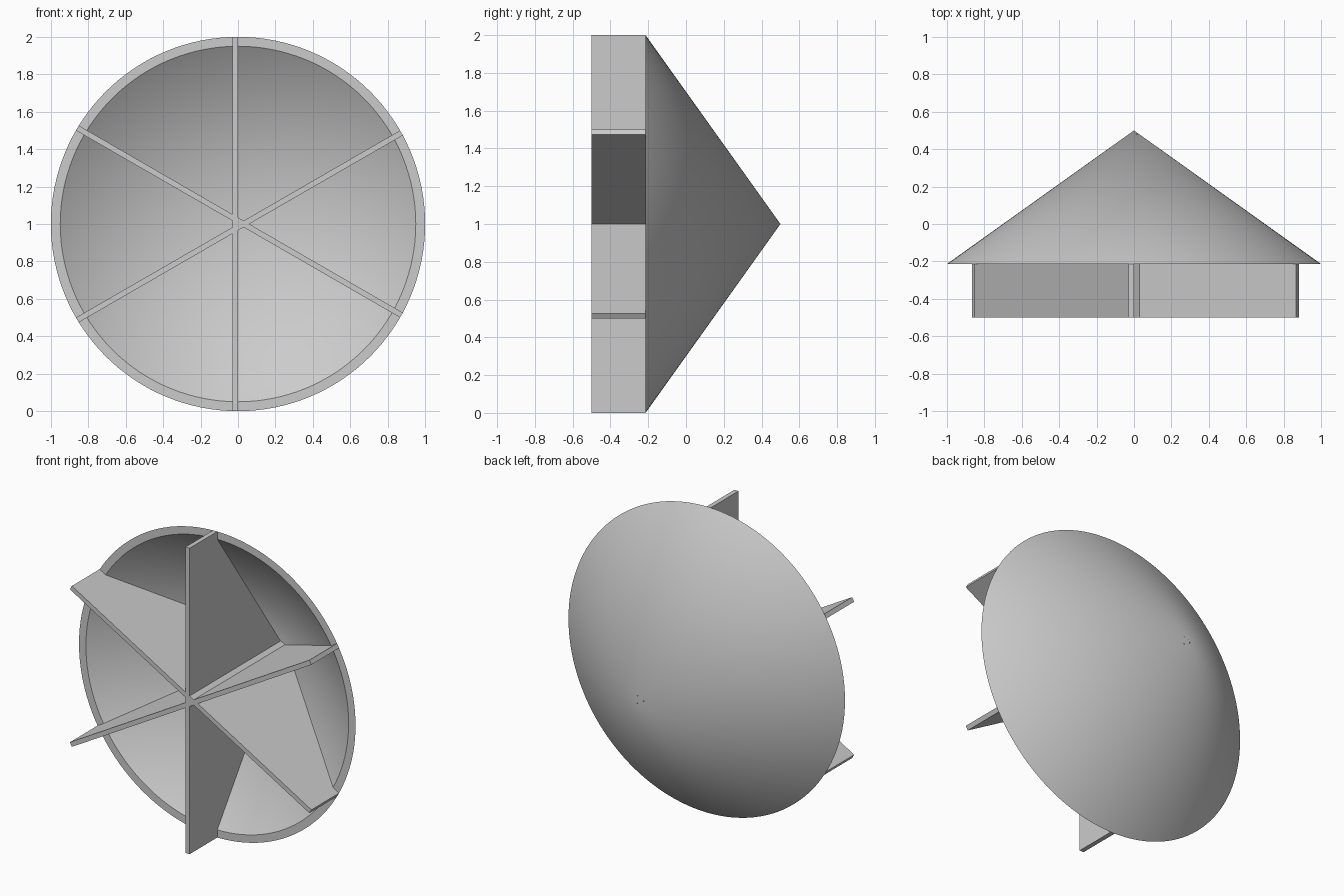
import bpy, bmesh, math
from mathutils import Matrix, Vector

cube = bpy.data.objects.get("Cube")
if cube:
    bpy.data.objects.remove(cube, do_unlink=True)

RIM_Y, APEX_Y, FRONT_Y = -0.214, 0.5, -0.5
WALL, PLATE = 0.05, 0.03
SLOPE = APEX_Y - RIM_Y
CENTRE = Matrix.Translation((0, 0, 1))

grey = bpy.data.materials.new("light_grey")
grey.use_nodes = True
colour = (0.6, 0.6, 0.6, 1)
grey.diffuse_color = colour
grey.node_tree.nodes["Principled BSDF"].inputs["Base Color"].default_value = colour


def finish(name, bm):
    bmesh.ops.recalc_face_normals(bm, faces=bm.faces)
    mesh = bpy.data.meshes.new(name)
    bm.to_mesh(mesh)
    bm.free()
    mesh.materials.append(grey)
    obj = bpy.data.objects.new(name, mesh)
    bpy.context.collection.objects.link(obj)
    return obj


# Hollow cone: lathe the wall section around the y axis
bm = bmesh.new()
section = [(0, APEX_Y), (1, RIM_Y), (1 - WALL, RIM_Y), (0, APEX_Y - WALL * SLOPE)]
verts = [bm.verts.new((r, y, 0)) for r, y in section]
edges = [bm.edges.new(pair) for pair in zip(verts, verts[1:])]
bmesh.ops.spin(bm, geom=verts + edges, cent=(0, 0, 0), axis=(0, 1, 0),
               angle=math.tau, steps=128, use_duplicate=False)
bmesh.ops.remove_doubles(bm, verts=bm.verts, dist=0.0001)
bm.transform(CENTRE)
cone = finish("cone_shell", bm)
bpy.ops.object.select_all(action='DESELECT')
cone.select_set(True)
bpy.context.view_layer.objects.active = cone
bpy.ops.object.shade_smooth_by_angle(angle=math.radians(30))

# Three full-width plates, each lying on one side of the centre line
inset = 1 - WALL / 2
outline = [(-1, FRONT_Y), (1, FRONT_Y), (1, RIM_Y), (inset, RIM_Y),
           (0, RIM_Y + inset * SLOPE), (-inset, RIM_Y), (-1, RIM_Y)]
for i in range(3):
    bm = bmesh.new()
    face = bm.faces.new([bm.verts.new((0, y, z)) for z, y in outline])
    side = bmesh.ops.extrude_face_region(bm, geom=[face])["geom"]
    bmesh.ops.translate(bm, vec=Vector((-PLATE, 0, 0)),
                        verts=[v for v in side if isinstance(v, bmesh.types.BMVert)])
    bm.transform(CENTRE @ Matrix.Rotation(i * math.tau / 3, 4, 'Y'))
    finish(f"divider_plate_{i + 1}", bm)
